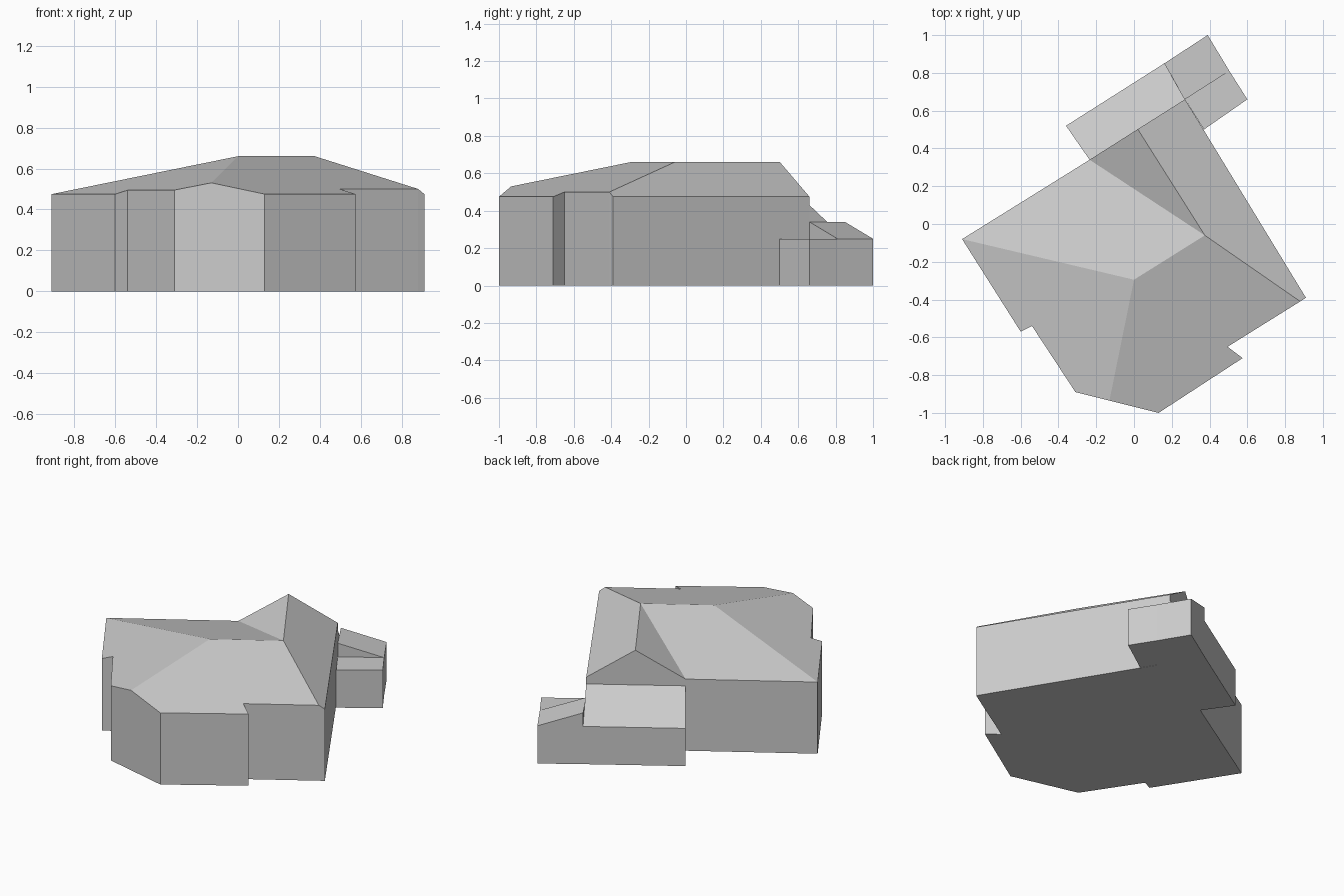
import bpy
import bmesh

cube = bpy.data.objects.get("Cube")
if cube:
    bpy.data.objects.remove(cube, do_unlink=True)

grey = bpy.data.materials.new("plain_grey")
grey.use_nodes = True
colour = (0.6, 0.6, 0.6, 1)
grey.diffuse_color = colour
shader = next(n for n in grey.node_tree.nodes if n.type == 'BSDF_PRINCIPLED')
shader.inputs["Base Color"].default_value = colour
shader.inputs["Roughness"].default_value = 0.8

EAVE, RIDGE = 0.475, 0.66      # main roof
LOW, SHED, LEAN = 0.25, 0.34, 0.43   # annex roofs


def building(name, outline, roof, peaks=None):
    """Walls rise from the ground to each outline height; roof faces go by corner name."""
    bm = bmesh.new()
    top = {k: bm.verts.new(p) for k, p in {**outline, **(peaks or {})}.items()}
    ground = {k: bm.verts.new((x, y, 0)) for k, (x, y, z) in outline.items()}
    keys = list(outline)
    for a, b in zip(keys, keys[1:] + keys[:1]):
        bm.faces.new((ground[a], ground[b], top[b], top[a]))
    bm.faces.new([ground[k] for k in reversed(keys)])
    for face in roof:
        bm.faces.new([top[k] for k in face.split()])
    bmesh.ops.recalc_face_normals(bm, faces=bm.faces[:])
    mesh = bpy.data.meshes.new(name)
    bm.to_mesh(mesh)
    bm.free()
    mesh.materials.append(grey)
    obj = bpy.data.objects.new(name, mesh)
    bpy.context.collection.objects.link(obj)
    return obj


# Main house with hipped front and a gabled rear wing
building("main_house", {
    "west": (-0.91, -0.08, EAVE),
    "step_a": (-0.60, -0.57, EAVE),
    "step_b": (-0.54, -0.54, 0.494),
    "bay_a": (-0.31, -0.89, 0.495),
    "bay_peak": (-0.13, -0.935, 0.53),
    "bay_b": (0.13, -1.0, EAVE),
    "notch_a": (0.575, -0.71, EAVE),
    "notch_b": (0.495, -0.65, 0.50),
    "hip_foot": (0.88, -0.41, 0.50),
    "east": (0.91, -0.39, EAVE),
    "wing_east": (0.27, 0.66, EAVE),
    "gable": (0.02, 0.502, RIDGE),
    "wing_west": (-0.235, 0.34, EAVE),
}, [
    "west step_a step_b bay_a bay_peak ridge_a",
    "bay_peak bay_b notch_a notch_b hip_foot ridge_b ridge_a",
    "hip_foot east wing_east gable ridge_b",
    "gable wing_west ridge_b",
    "wing_west west ridge_a ridge_b",
], {"ridge_a": (0.0, -0.295, RIDGE), "ridge_b": (0.375, -0.06, RIDGE)})

# Rear lean-to against the gable wall
building("rear_lean_to", {
    "a": (-0.235, 0.34, LEAN), "b": (0.27, 0.66, LEAN),
    "c": (0.16, 0.85, LOW), "d": (-0.36, 0.52, LOW),
}, ["a b c d"])

# Annex half with a roof falling sideways
building("sloped_annex", {
    "a": (0.27, 0.66, SHED), "b": (0.505, 0.81, LOW),
    "c": (0.39, 1.0, LOW), "d": (0.16, 0.85, SHED),
}, ["a b c d"])

# Annex half with a flat roof
building("flat_annex", {
    "a": (0.37, 0.50, LOW), "b": (0.60, 0.66, LOW),
    "c": (0.505, 0.81, LOW), "d": (0.27, 0.66, LOW),
}, ["a b c d"])
